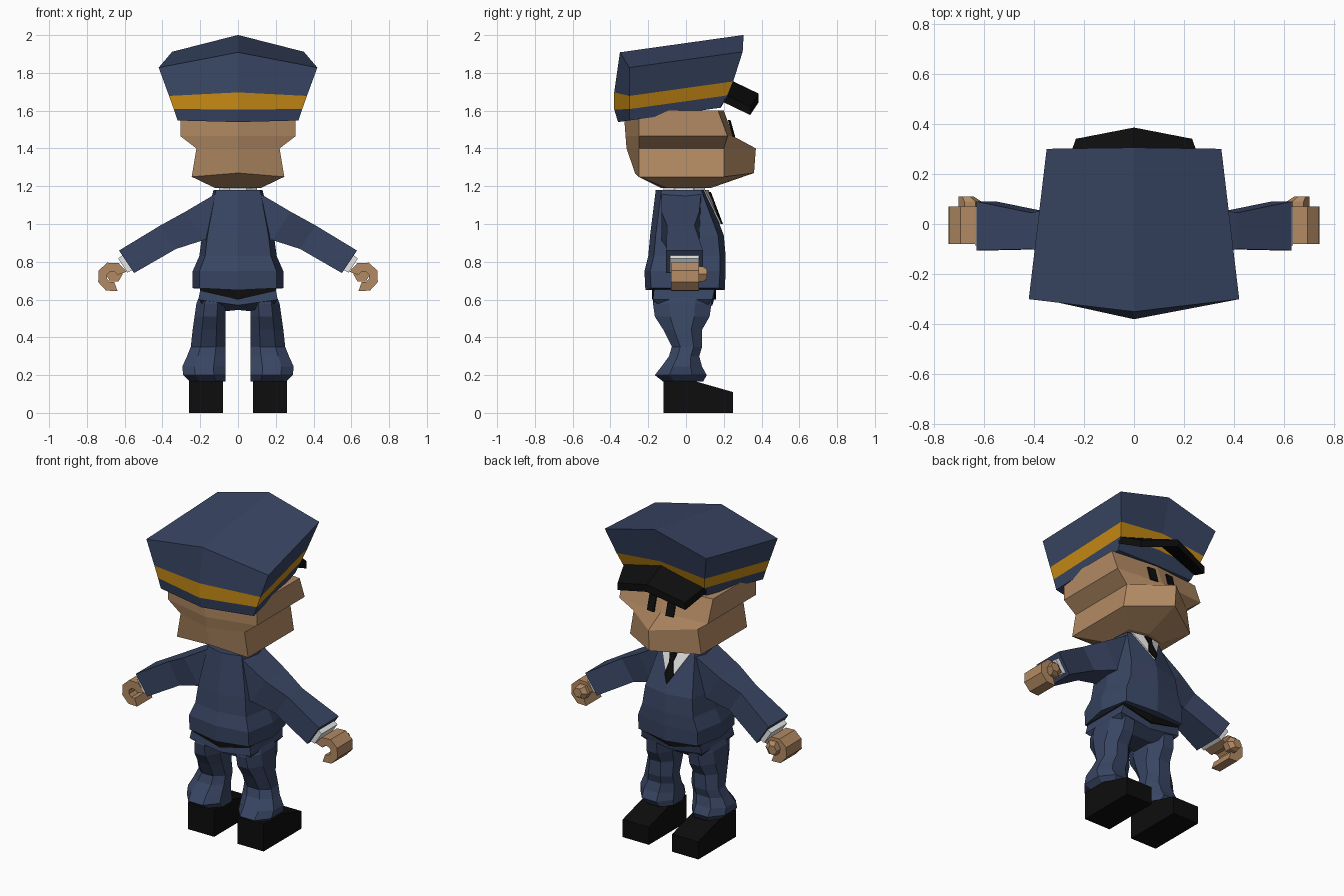
import bpy
import bmesh
from math import cos, sin, radians

cube = bpy.data.objects.get("Cube")
if cube:
    bpy.data.objects.remove(cube, do_unlink=True)


def material(name, red, green, blue):
    mat = bpy.data.materials.new(name)
    mat.use_nodes = True
    mat.diffuse_color = (red, green, blue, 1)
    shader = mat.node_tree.nodes["Principled BSDF"]
    shader.inputs["Base Color"].default_value = mat.diffuse_color
    shader.inputs["Roughness"].default_value = 0.9
    return mat


navy = material("navy cloth", 0.04, 0.06, 0.125)
gold = material("gold band", 0.58, 0.26, 0.007)
skin = material("skin", 0.45, 0.255, 0.125)
black = material("black leather", 0.004, 0.004, 0.004)
white = material("white shirt", 0.8, 0.8, 0.8)


def loft(name, rings, materials, half=False, bands=None):
    """Join rings of points; half rings run from the back centre to the front centre."""
    last = len(rings[0]) - 1
    if half:
        rings = [ring + [(-x, y, z) for x, y, z in reversed(ring[1:-1])] for ring in rings]
    count = len(rings[0])
    bm = bmesh.new()
    verts = [[bm.verts.new(point) for point in ring] for ring in rings]
    for level, (low, high) in enumerate(zip(verts, verts[1:])):
        for i in range(count):
            j = (i + 1) % count
            face = bm.faces.new((low[i], low[j], high[j], high[i]))
            face.material_index = bands[level] if bands else 0
    for ring in (verts[0], verts[-1]):
        if half:
            bm.faces.new(ring[:last + 1])
            bm.faces.new(ring[last:] + ring[:1])
        else:
            bm.faces.new(ring)
    bmesh.ops.recalc_face_normals(bm, faces=bm.faces)
    mesh = bpy.data.meshes.new(name)
    bm.to_mesh(mesh)
    bm.free()
    for mat in materials:
        mesh.materials.append(mat)
    part = bpy.data.objects.new(name, mesh)
    bpy.context.collection.objects.link(part)


def pair(name, rings, mat):
    """Make one part on each side of the body."""
    for side, sign in (("left", 1), ("right", -1)):
        mirrored = [[(sign * x, y, z) for x, y, z in ring] for ring in rings]
        loft(f"{side}_{name}", mirrored, [mat])


def section(width, back, front, z, bulge_back=0.03, bulge_front=0.03,
            taper=1, slope=0, ridge=0, waist=1):
    """Half ring with pointed back and front; slope tilts it, ridge lifts the centre line."""
    outline = [(0, back - bulge_back), (width * waist, back),
               (width * taper * waist, front), (0, front + bulge_front)]
    if waist < 1:
        outline.insert(2, (width, 0))
    return [(x, y, z + slope * y + (0 if x else ridge)) for x, y in outline]


def chamfered(outer, back, front, z, inner=0.065, cut=0.28):
    """Eight-sided ring inside a rectangle."""
    dx, dy = (outer - inner) * cut, (front - back) * cut
    outline = [(inner + dx, back), (outer - dx, back), (outer, back + dy), (outer, front - dy),
               (outer - dx, front), (inner + dx, front), (inner, front - dy), (inner, back + dy)]
    return [(x, y, z) for x, y in outline]


def arm_ring(x, z, thick, back, front):
    """Rectangular ring square to the slanting arm."""
    dx, dz = thick * 0.55, thick * 0.83
    return [(x + dx, back, z + dz), (x + dx, front, z + dz),
            (x - dx, front, z - dz), (x - dx, back, z - dz)]


def arc(x, z, radius, start, end, steps):
    angles = [radians(start + (end - start) * i / steps) for i in range(steps + 1)]
    return [(x + radius * cos(a), z + radius * sin(a)) for a in angles]


def across(outline, *depths):
    """Rings of an x-z outline at several y positions."""
    return [[(x, y, z) for x, z in outline] for y in depths]


def plate(outline, surface):
    """Thin plate lying on a surface that gives y for each x and z."""
    return [[(x, surface(x, z) + lift, z) for x, z in outline] for lift in (0.005, -0.004)]


def chest_surface(x, z):
    return 0.115 + (1.18 - z) * 0.375 - x / 5


def tie_surface(x, z):
    return chest_surface(x, z) + 0.008


def face_surface(x, z):
    return 0.26 - x / 10 - (z - 1.46) * 0.28


# Head with overhanging brow and protruding muzzle
loft("head", [
    section(0.12, -0.1, 0.1, 1.19),
    section(0.245, -0.25, 0.2, 1.25, 0.02, 0.16, ridge=0.02),
    section(0.22, -0.25, 0.2, 1.4, 0.065, 0.17),
    section(0.305, -0.25, 0.22, 1.465, 0.07),
    section(0.305, -0.25, 0.17, 1.6, 0.08),
], [skin], half=True)

# Eyes
eye = [(0.04, 1.46), (0.09, 1.46), (0.09, 1.55), (0.04, 1.55)]
pair("eye", plate(eye, face_surface), black)


# Cap flaring upwards, tilted back, with a gold band
def cap_ring(width, front, z, bulge_back, ridge):
    return section(width, -0.3, front, z, bulge_back, 0.005, taper=0.83, slope=0.14, ridge=ridge)


loft("cap", [
    cap_ring(0.32, 0.18, 1.59, 0.06, 0),
    cap_ring(0.34, 0.22, 1.65, 0.08, 0.01),
    cap_ring(0.365, 0.25, 1.72, 0.08, 0.03),
    cap_ring(0.42, 0.3, 1.87, 0.05, 0.088),
], [navy, gold], half=True, bands=[0, 1, 0])

# Visor
loft("cap_visor", [
    section(0.28, 0.2, 0.34, z, -0.02, 0.045, taper=0.83, slope=-0.48, ridge=0.09)
    for z in (1.74, 1.785)
], [black], half=True)

# Jacket body
loft("jacket", [
    section(0.13, -0.13, 0.08, 1.18, waist=0.9),
    section(0.19, -0.16, 0.17, 0.94, waist=0.85),
    section(0.205, -0.17, 0.18, 0.83, waist=0.85),
    section(0.24, -0.19, 0.18, 0.75, waist=0.85),
    section(0.24, -0.185, 0.175, 0.66, waist=0.85, ridge=-0.01),
], [navy], half=True)

# Collar, shirt front and tie
loft("collar", [chamfered(0.1, -0.12, 0.1, z, inner=-0.1) for z in (1.15, 1.195)], [white])
shirt = [(0, 1.18), (0.1, 1.18), (0, 1)]
loft("shirt_front", plate(shirt, chest_surface), [white], half=True)
tie = [(0, 1.17), (0.025, 1.17), (0.012, 1.12), (0.03, 1.05), (0, 1)]
loft("tie", plate(tie, tie_surface), [black], half=True)

# Sleeves and cuffs
pair("sleeve", [
    arm_ring(0.05, 1.05, 0.13, -0.13, 0.08),
    arm_ring(0.23, 0.99, 0.09, -0.13, 0.07),
    arm_ring(0.37, 0.93, 0.075, -0.1, 0.045),
    arm_ring(0.59, 0.8, 0.072, -0.105, 0.09),
], navy)
pair("cuff", [
    arm_ring(0.56, 0.81, 0.05, -0.085, 0.07),
    arm_ring(0.61, 0.78, 0.045, -0.085, 0.07),
], white)

# Curled hands and thumbs
palm = arc(0.665, 0.72, 0.08, 160, -110, 6)
grip = arc(0.665, 0.72, 0.03, -110, 160, 6)
pair("hand", across(palm + grip, -0.08, 0.07), skin)
thumb_base = arc(0.655, 0.735, 0.045, 0, 300, 5)
thumb_tip = arc(0.67, 0.735, 0.03, 0, 300, 5)
pair("thumb", across(thumb_base, 0.05, 0.09) + across(thumb_tip, 0.11), skin)

# Belt and trouser seat dip towards the centre
loft("belt", [
    section(0.2, -0.17, 0.15, z, 0.01, 0.01, ridge=-0.045) for z in (0.72, 0.645)
], [black], half=True)
loft("trouser_seat", [
    section(0.2, -0.17, 0.15, 0.65, 0, 0, ridge=-0.045),
    section(0.21, -0.175, 0.14, 0.6, 0, 0, ridge=-0.03),
    section(0.15, -0.1, 0.08, 0.53, -0.04, -0.02, ridge=0.015),
], [navy], half=True)

# Trouser legs with baggy hems
leg = [
    (0.2, -0.16, 0.14, 0.63),
    (0.22, -0.175, 0.135, 0.58),
    (0.23, -0.165, 0.125, 0.51),
    (0.24, -0.12, 0.085, 0.44),
    (0.25, -0.075, 0.085, 0.35),
    (0.27, -0.09, 0.07, 0.3),
    (0.295, -0.13, 0.085, 0.245),
    (0.29, -0.165, 0.11, 0.2),
    (0.255, -0.12, 0.09, 0.165),
]
pair("trouser_leg", [chamfered(*ring) for ring in leg], navy)

# Shoes
shoe = [(-0.12, 0), (0.25, 0), (0.25, 0.11), (0.04, 0.17), (-0.12, 0.17)]
pair("shoe", [[(x, y, z) for y, z in shoe] for x in (0.08, 0.26)], black)
